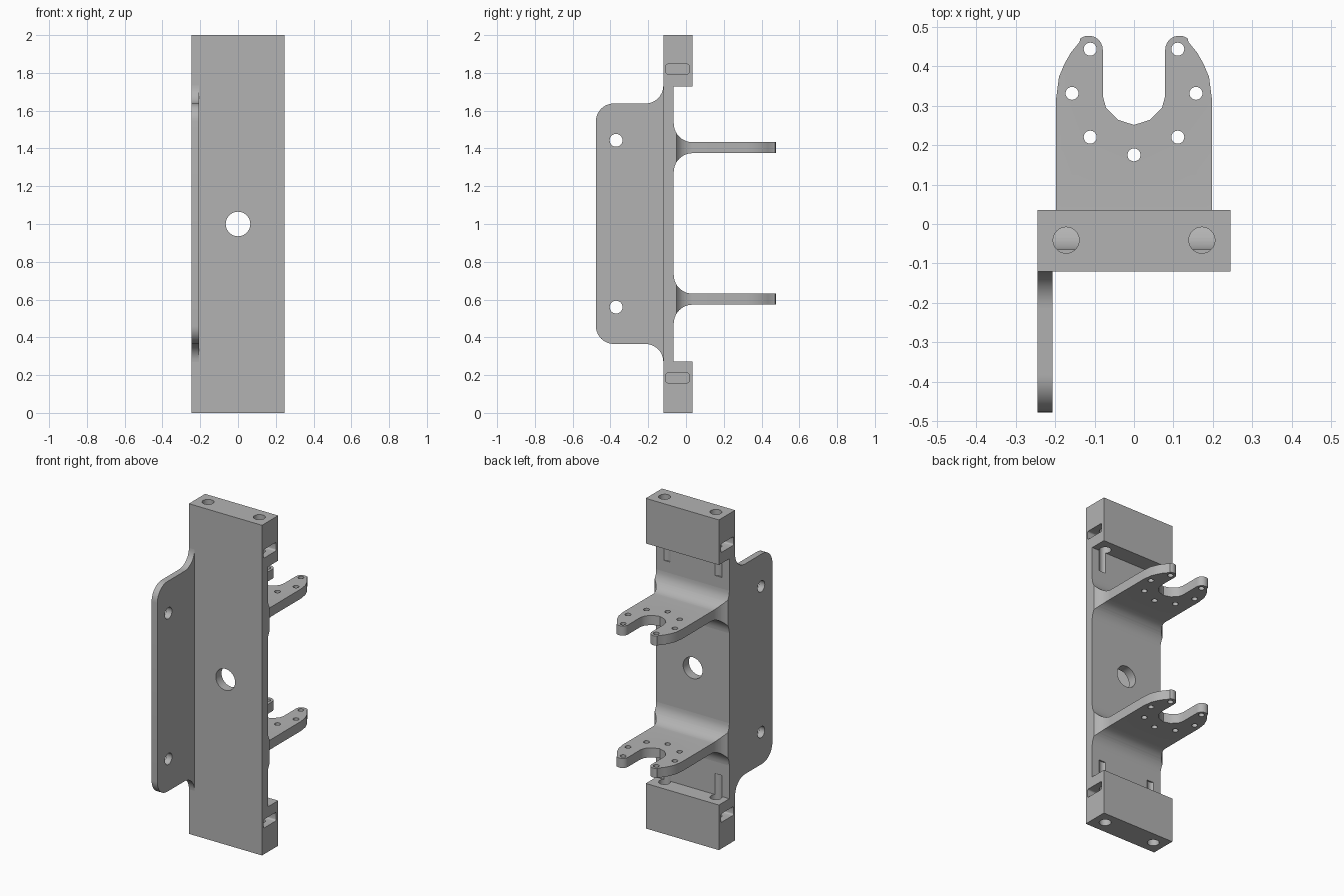
import bpy
import bmesh
import math
from mathutils import Vector

if "Cube" in bpy.data.objects:
    bpy.data.objects.remove(bpy.data.objects["Cube"])

grey = bpy.data.materials.new("light_grey")
grey.diffuse_color = (0.45, 0.45, 0.45, 1)
grey.use_nodes = True
grey.node_tree.nodes["Principled BSDF"].inputs["Base Color"].default_value = grey.diffuse_color


def prism(name, pts, axis, lo, hi):
    """Extrude a 2D outline along an axis; outline is in the other two axes, in xyz order."""
    def place(p, t):
        c = list(p)
        c.insert("xyz".index(axis), t)
        return Vector(c)
    bm = bmesh.new()
    a = [bm.verts.new(place(p, lo)) for p in pts]
    b = [bm.verts.new(place(p, hi)) for p in pts]
    bm.faces.new(a)
    bm.faces.new(b[::-1])
    n = len(pts)
    for i in range(n):
        bm.faces.new((a[i], b[i], b[(i + 1) % n], a[(i + 1) % n]))
    bmesh.ops.recalc_face_normals(bm, faces=bm.faces)
    mesh = bpy.data.meshes.new(name)
    bm.to_mesh(mesh)
    bm.free()
    mesh.materials.append(grey)
    ob = bpy.data.objects.new(name, mesh)
    bpy.context.collection.objects.link(ob)
    return ob


def arc(cx, cy, r, start, end, n=10):
    return [(cx + r * math.cos(math.radians(start + (end - start) * i / n)),
             cy + r * math.sin(math.radians(start + (end - start) * i / n))) for i in range(n + 1)]


def circle(cx, cy, r, n=32):
    return arc(cx, cy, r, 0, 360, n)[:-1]


def combine(ob, tools, operation="DIFFERENCE"):
    """Apply booleans to the object, then remove the tools."""
    for tool in tools:
        tool.hide_render = True
        mod = ob.modifiers.new("cut", "BOOLEAN")
        mod.operation, mod.object, mod.solver = operation, tool, "EXACT"
        bpy.context.view_layer.objects.active = ob
        bpy.ops.object.modifier_apply(modifier=mod.name)
        bpy.data.objects.remove(tool)


def smooth(ob):
    bpy.ops.object.select_all(action="DESELECT")
    ob.select_set(True)
    bpy.context.view_layer.objects.active = ob
    bpy.ops.object.shade_smooth_by_angle(angle=math.radians(35))


W, FRONT, PLATE, BACK = 0.245, -0.12, -0.065, 0.035

# Back plate with a thick block at each end
body = prism("back_plate", [(FRONT, 0), (BACK, 0), (BACK, 0.273), (PLATE, 0.273),
                            (PLATE, 1.727), (BACK, 1.727), (BACK, 2), (FRONT, 2)], "x", -W, W)
cutters = [prism("centre_hole", circle(0, 1, 0.065), "y", -0.3, 0.2)]
for side in (-1, 1):
    for z0, z1, nut_z in ((-0.1, 0.4, 0.185), (1.6, 2.1, 1.82)):
        # Screw hole and the nut slot that crosses it
        cutters.append(prism("screw_hole", circle(side * 0.172, -0.041, 0.033), "z", z0, z1))
        slot = []
        for cy, cz, a in ((0.006, 0.016, 0), (-0.096, 0.016, 90),
                          (-0.096, -0.016, 180), (0.006, -0.016, 270)):
            slot += arc(cy, nut_z + cz, 0.01, a, a + 90, 4)
        lo, hi = sorted((side * 0.11, side * 0.3))
        cutters.append(prism("nut_slot", slot, "x", lo, hi))
combine(body, cutters)
smooth(body)

# Side flange with rounded outer corners and fillets into the plate
r = 0.095
flange = prism("side_flange",
               arc(FRONT - r, 0.365 - r, r, 0, 90)
               + arc(-0.477 + r, 0.365 + r, r, 270, 180)
               + arc(-0.477 + r, 1.638 - r, r, 180, 90)
               + arc(FRONT - r, 1.638 + r, r, -90, 0), "x", -W, -0.207)
combine(flange, [prism("flange_hole", circle(-0.37, z, 0.034), "x", -0.4, 0) for z in (0.56, 1.443)])
smooth(flange)

# Forked shelves: side profile intersected with the fork outline
half = arc(0.297, BACK, 0.1, -121.5, -180, 8)
half += [(0.197, 0.32), (0.190, 0.373), (0.176, 0.406), (0.16, 0.434), (0.138, 0.461)]
half += arc(0.115, 0.441, 0.036, 55, 180, 9)
half += [(0.079, 0.325), (0.071, 0.294), (0.041, 0.264)]
half = [(W, PLATE)] + half
outline = half + [(0, 0.251)] + [(-x, y) for x, y in reversed(half)]
holes = [(0, 0.175)] + [(s * x, y) for s in (-1, 1)
                        for x, y in ((0.111, 0.443), (0.157, 0.331), (0.111, 0.22))]
for name, z in (("lower_shelf", 0.602), ("upper_shelf", 1.404)):
    t, f = 0.029, 0.1
    profile = (arc(BACK, z + t + f, f, 180, 270) + [(0.6, z + t), (0.6, z - t)]
               + arc(BACK, z - t - f, f, 90, 180))
    shelf = prism(name, profile, "x", -0.3, 0.3)
    combine(shelf, [prism("fork", outline, "z", z - 0.3, z + 0.3)], "INTERSECT")
    combine(shelf, [prism("shelf_hole", circle(x, y, 0.0165, 20), "z", z - 0.2, z + 0.2)
                    for x, y in holes])
    smooth(shelf)
